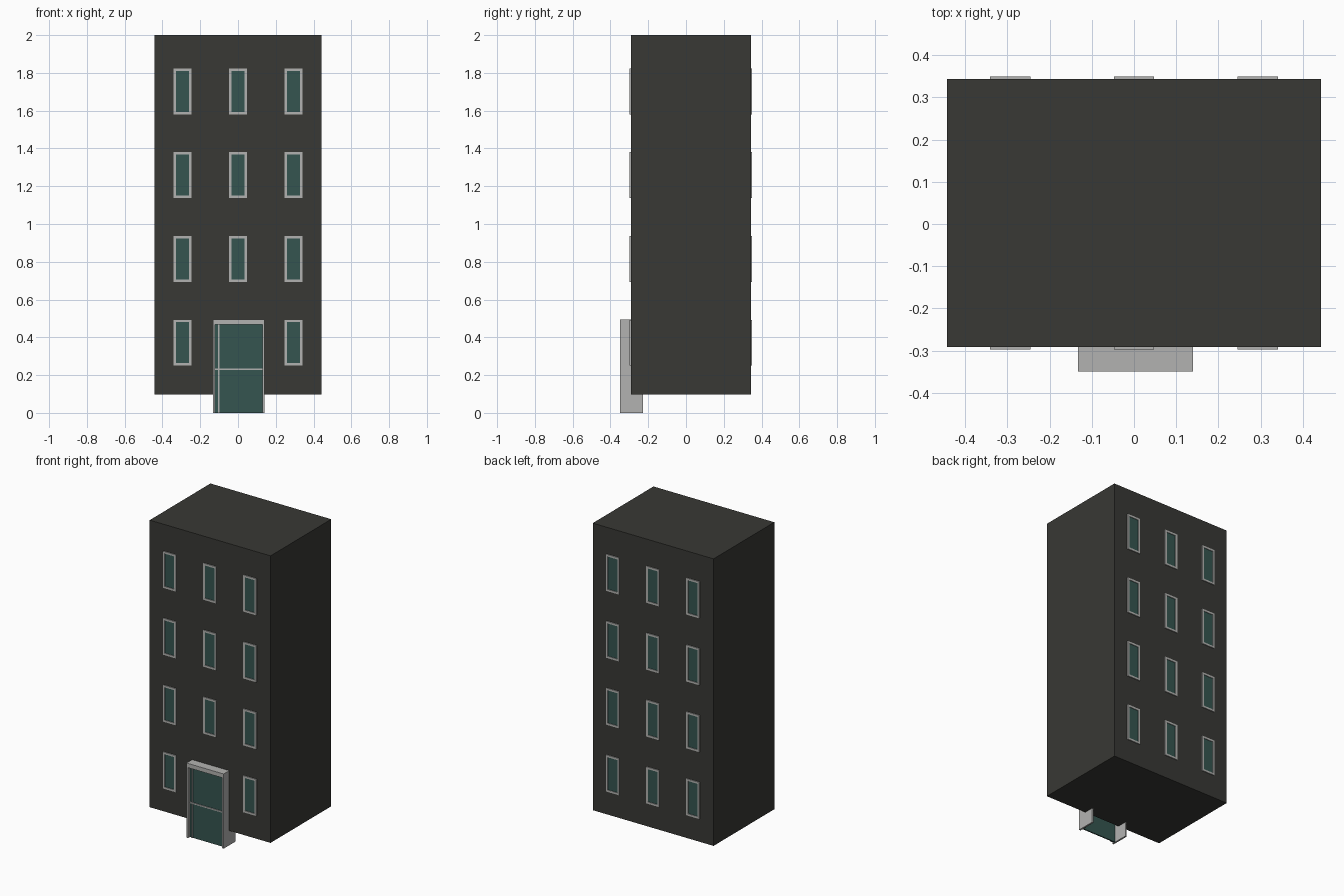
import bpy

if "Cube" in bpy.data.objects:
    bpy.data.objects.remove(bpy.data.objects["Cube"])


def material(name, color):
    m = bpy.data.materials.new(name)
    m.diffuse_color = (*color, 1)
    m.use_nodes = True
    m.node_tree.nodes["Principled BSDF"].inputs["Base Color"].default_value = m.diffuse_color
    return m


DARK = material("dark_wall", (0.04, 0.04, 0.035))
GLASS = material("teal_glass", (0.035, 0.09, 0.08))
TRIM = material("pale_trim", (0.45, 0.45, 0.44))


def box(name, x, y, z, mat):
    """Box from (min, max) ranges on each axis."""
    bpy.ops.mesh.primitive_cube_add(size=1)
    o = bpy.context.object
    o.name = name
    o.location = [(r[0] + r[1]) / 2 for r in (x, y, z)]
    o.scale = [r[1] - r[0] for r in (x, y, z)]
    bpy.ops.object.transform_apply(location=True, rotation=True, scale=True)
    o.data.materials.append(mat)
    return o


def window(name, cx, wall_y, side, z0):
    """Four-sided frame standing proud of the wall, with a pane inside."""
    w, h, t = 0.048, 0.243, 0.013
    outer = sorted((wall_y - side * 0.01, wall_y + side * 0.006))
    pane = sorted((wall_y - side * 0.01, wall_y + side * 0.002))
    x0, x1, z1 = cx - w, cx + w, z0 + h
    box(name + "_left_frame", (x0, x0 + t), outer, (z0, z1), TRIM)
    box(name + "_right_frame", (x1 - t, x1), outer, (z0, z1), TRIM)
    box(name + "_sill", (x0 + t, x1 - t), outer, (z0, z0 + t), TRIM)
    box(name + "_head", (x0 + t, x1 - t), outer, (z1 - t, z1), TRIM)
    box(name + "_pane", (x0 + t, x1 - t), pane, (z0 + t, z1 - t), GLASS)


# Main block, raised above the ground
FRONT, BACK = -0.292, 0.344
box("building_block", (-0.443, 0.443), (FRONT, BACK), (0.097, 2.0), DARK)

# Window grid on both faces; the entrance replaces the lower middle front one
for row in range(4):
    for col in range(3):
        cx, z0 = (col - 1) * 0.294, 0.25 + row * 0.4435
        window(f"back_window_{row}_{col}", cx, BACK, 1, z0)
        if row or col != 1:
            window(f"front_window_{row}_{col}", cx, FRONT, -1, z0)

# Entrance porch: side walls, lintel and recessed glass
X0, X1, Y0, Y1, TOP = -0.133, 0.14, -0.35, -0.227, 0.495
box("entrance_left_wall", (X0, X0 + 0.011), (Y0, Y1), (0, TOP), TRIM)
box("entrance_right_wall", (X1 - 0.011, X1), (Y0, Y1), (0, TOP), TRIM)
box("entrance_lintel", (X0 + 0.011, X1 - 0.011), (Y0, Y1), (0.467, TOP), TRIM)
box("entrance_glass", (X0 + 0.011, X1 - 0.011), (-0.33, -0.322), (0, 0.467), GLASS)

# Thin glazing bars
box("entrance_cross_bar", (X0 + 0.011, X1 - 0.011), (-0.336, -0.33), (0.227, 0.235), TRIM)
box("entrance_upright_bar", (-0.106, -0.098), (-0.337, -0.33), (0, 0.467), TRIM)
